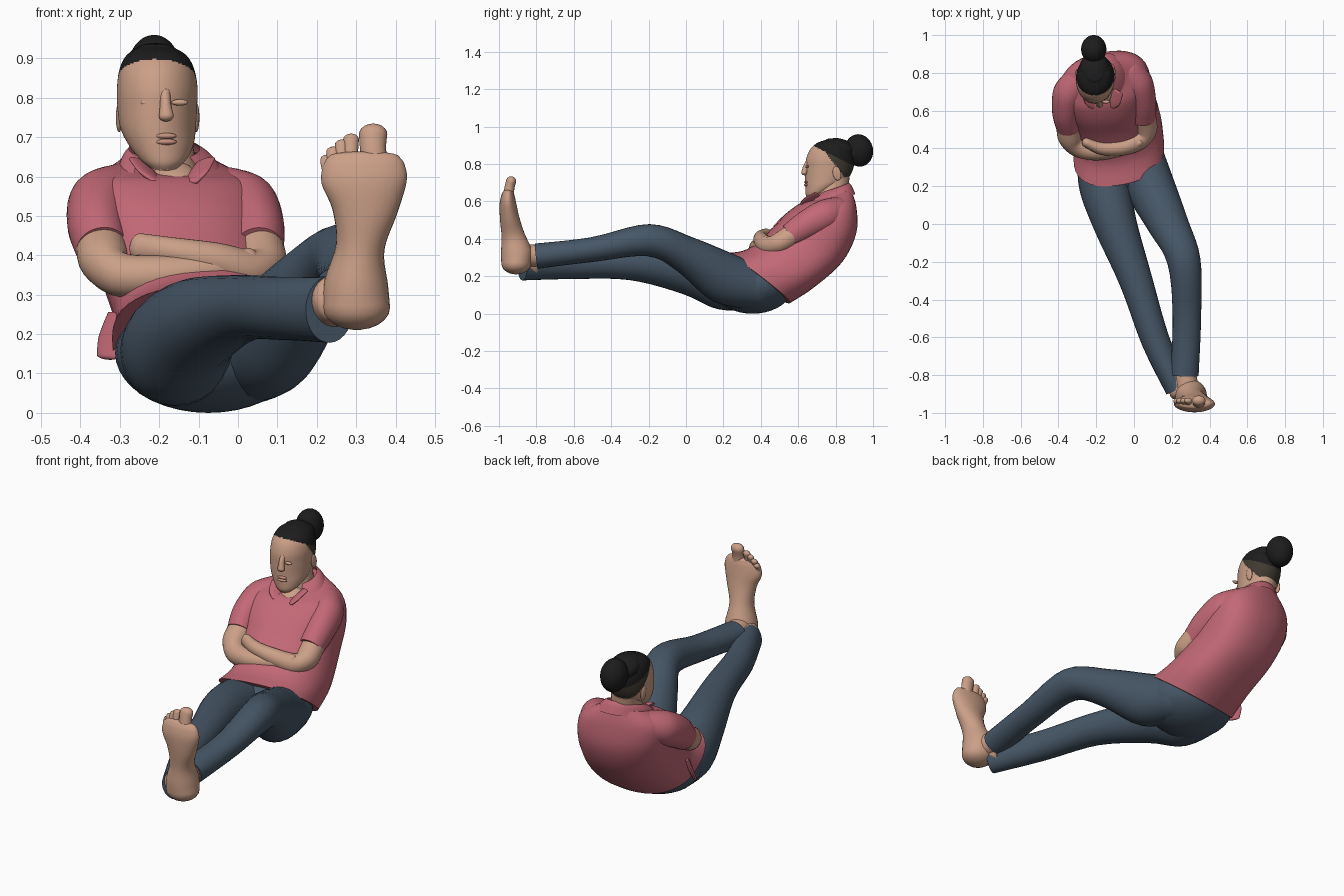
import bpy, bmesh, math
from mathutils import Vector, Matrix

if "Cube" in bpy.data.objects:
    bpy.data.objects.remove(bpy.data.objects["Cube"], do_unlink=True)


def material(name, r, g, b):
    m = bpy.data.materials.new(name)
    m.use_nodes = True
    m.diffuse_color = (r, g, b, 1)
    bsdf = m.node_tree.nodes["Principled BSDF"]
    bsdf.inputs["Base Color"].default_value = (r, g, b, 1)
    bsdf.inputs["Roughness"].default_value = 0.8
    return m


SKIN = material("skin", .60, .35, .245)
LIPS = material("lips", .54, .28, .2)
SHIRT = material("rose shirt", .54, .14, .18)
DENIM = material("blue denim", .062, .095, .135)
HAIR = material("black hair", .012, .012, .012)
STUBBLE = material("cropped hair", .05, .042, .03)
X, Z = Vector((1, 0, 0)), Vector((0, 0, 1))


def finish(name, bm, mats, rule=None):
    bmesh.ops.recalc_face_normals(bm, faces=bm.faces)
    for f in bm.faces:
        f.smooth = True
        if rule:
            f.material_index = rule(f.calc_center_median())
    mesh = bpy.data.meshes.new(name)
    bm.to_mesh(mesh)
    bm.free()
    for m in mats if isinstance(mats, list) else [mats]:
        mesh.materials.append(m)
    ob = bpy.data.objects.new(name, mesh)
    bpy.context.collection.objects.link(ob)
    bpy.ops.object.select_all(action="DESELECT")
    ob.select_set(True)
    bpy.context.view_layer.objects.active = ob
    bpy.ops.object.shade_smooth_by_angle(angle=math.radians(50))


def smooth_path(frames, steps):
    """Catmull-Rom through frames of (centre, side, depth) vectors."""
    pts = [frames[0]] + frames + [frames[-1]]
    out = []
    for a, b, c, d in zip(pts, pts[1:], pts[2:], pts[3:]):
        for i in range(steps):
            t = i / steps
            out.append([(q * 2 + (r - p) * t + (p * 2 - q * 5 + r * 4 - s) * t * t
                         + (q * 3 - p - r * 3 + s) * t ** 3) / 2
                        for p, q, r, s in zip(a, b, c, d)])
    return out + [list(frames[-1])]


def dome(end, before, amount):
    """Extra shrinking rings that round off an end."""
    c, s, u = end
    reach = (c - before[0]).normalized() * min(s.length, u.length) * amount
    rings = []
    for k in range(1, 6):
        a = k / 5 * math.radians(84)
        rings.append([c + reach * math.sin(a), s * math.cos(a), u * math.cos(a)])
    return rings


def loft(name, mats, frames, ends=(0, 0), segs=28, steps=5, square=1, rule=None, gap=0):
    rings = smooth_path(frames, steps)
    head = dome(rings[0], rings[1], ends[0])[::-1] if ends[0] else []
    tail = dome(rings[-1], rings[-2], ends[1]) if ends[1] else []
    bm = bmesh.new()
    soft = lambda v: math.copysign(abs(v) ** square, v)
    rows = []
    for c, s, u in head + rings + tail:
        angles = [math.pi / 2 + 2 * math.pi * i / segs for i in range(segs)]
        rows.append([bm.verts.new(c + s * soft(math.cos(a)) + u * soft(math.sin(a))) for a in angles])
    for a, b in zip(rows, rows[1:]):
        for i in range(gap, segs - gap):
            j = (i + 1) % segs
            bm.faces.new((a[i], a[j], b[j], b[i]))
    if not gap:
        bm.faces.new(rows[0])
        bm.faces.new(rows[-1])
    finish(name, bm, mats, rule)


def tube(name, mats, rings, hint=X, **kw):
    """Rings are (x, y, z, half width, half depth) along a limb."""
    pts = [Vector(r[:3]) for r in rings]
    frames = []
    for i, r in enumerate(rings):
        t = (pts[min(i + 1, len(pts) - 1)] - pts[max(i - 1, 0)]).normalized()
        s = (hint - t * hint.dot(t)).normalized()
        frames.append((pts[i], s * r[3], s.cross(t) * r[4]))
    loft(name, mats, frames, **kw)


def shell(name, mats, rings, yaw, **kw):
    """Rings are (x, half width, front y, front z, back y, back z)."""
    frames = []
    for x, w, fy, fz, by, bz in rings:
        f, b = Vector((x, fy, fz)), Vector((x, by, bz))
        frames.append(((f + b) / 2, Vector((w, w * yaw, 0)), (f - b) / 2))
    loft(name, mats, frames, **kw)


def ball(name, mat, centre, radii, tilt=0):
    bm = bmesh.new()
    bmesh.ops.create_uvsphere(bm, u_segments=32, v_segments=20, radius=1,
                              matrix=Matrix.Translation(centre) @ Matrix.Rotation(tilt, 4, "X")
                              @ Matrix.Diagonal((*radii, 1)))
    finish(name, bm, mat)


# Trousers: seat and two crossed legs
ball("trouser_seat", DENIM, (-.075, .355, .152), (.237, .22, .152))
tube("right_trouser_leg", DENIM, [
    (-.165, .38, .145, .137, .125), (-.152, .2, .168, .138, .147), (-.1, 0, .225, .115, .12),
    (.01, -.3, .265, .088, .085), (.115, -.62, .265, .075, .08), (.232, -.875, .262, .066, .084)],
    ends=(.8, 0))
tube("left_trouser_leg", DENIM, [
    (.02, .38, .14, .13, .12), (.085, .2, .192, .13, .138), (.18, 0, .315, .108, .1),
    (.265, -.2, .393, .088, .086), (.28, -.5, .343, .075, .066), (.267, -.8, .308, .075, .067)],
    ends=(.8, 0))

# Polo shirt: body, sleeves, loose tail and open collar
shell("shirt_body", SHIRT, [
    (-.08, .24, .205, .323, .55, .055), (-.085, .228, .33, .345, .68, .14),
    (-.125, .225, .45, .44, .83, .275), (-.15, .235, .54, .535, .905, .43),
    (-.165, .215, .615, .59, .905, .57), (-.18, .12, .665, .605, .88, .665)],
    yaw=.15, square=.85, segs=40)
tube("right_sleeve", SHIRT, [
    (-.29, .765, .555, .08, .08), (-.345, .69, .53, .085, .088),
    (-.358, .59, .475, .075, .083), (-.345, .51, .415, .066, .07)], ends=(.9, 0))
tube("left_sleeve", SHIRT, [
    (-.03, .81, .545, .08, .08), (.022, .74, .522, .08, .086),
    (.046, .64, .47, .072, .078), (.052, .555, .415, .064, .066)], ends=(.9, 0))
tube("shirt_tail", SHIRT, [(-.295, .42, .25, .05, .012), (-.315, .41, .19, .055, .012),
                           (-.33, .40, .145, .04, .01)], hint=Vector((1, -1, 0)), ends=(0, 1))
shell("shirt_collar", SHIRT, [
    (-.17, .14, .605, .572, .905, .64), (-.18, .115, .65, .607, .885, .685),
    (-.187, .09, .70, .642, .87, .70)], yaw=.12, segs=32, gap=4)
for label, side in (("right", -1), ("left", 1)):
    tube(label + "_collar_flap", SHIRT, [
        (-.168 + side * .085, .70, .638, .03, .009), (-.165 + side * .062, .65, .606, .034, .009),
        (-.16 + side * .045, .622, .585, .018, .008)], hint=X * side + Z * .6, ends=(.5, .8))

# Crossed bare arms
tube("right_arm", SKIN, [
    (-.348, .54, .435, .06, .064), (-.338, .46, .385, .062, .064), (-.295, .41, .35, .056, .056),
    (-.19, .385, .35, .05, .048), (-.06, .4, .365, .038, .036), (.03, .43, .385, .034, .025)],
    hint=Z, ends=(0, 1))
tube("left_arm", SKIN, [
    (.054, .58, .43, .058, .06), (.064, .5, .378, .056, .058), (.03, .445, .362, .052, .05),
    (-.06, .405, .388, .045, .042), (-.17, .40, .41, .036, .034), (-.25, .43, .42, .036, .026)],
    hint=Z, ends=(0, 1))

# Neck and head, with the hair marked off by height and depth
tube("neck", SKIN, [(-.165, .77, .55, .08, .09), (-.185, .78, .64, .077, .085), (-.2, .795, .74, .077, .08)])
ball("throat", SKIN, (-.162, .69, .6), (.055, .062, .028), .5)


def hairline(c):
    if c.z > .883 - .5 * (c.y - .71):
        return 1
    return 2 if c.y > .74 + .76 * (.87 - c.z) else 0


shell("head", [SKIN, HAIR, STUBBLE], [
    (-.188, .04, .652, .617, .73, .64), (-.19, .063, .641, .635, .785, .665),
    (-.196, .084, .638, .67, .84, .70), (-.203, .096, .637, .715, .875, .735),
    (-.205, .101, .638, .77, .895, .78), (-.205, .102, .642, .825, .90, .83),
    (-.206, .094, .662, .875, .89, .875), (-.207, .075, .70, .912, .865, .905),
    (-.208, .042, .75, .93, .82, .927)],
    yaw=.04, ends=(.25, .25), segs=96, steps=10, rule=hairline)
ball("hair_bun", HAIR, (-.213, .925, .873), (.067, .075, .087), .2)
ball("hair_crown", HAIR, (-.21, .825, .885), (.078, .085, .05), -.3)

# Face: nose, lips, closed eyes, ears
tube("nose", SKIN, [(-.186, .654, .815, .014, .012), (-.184, .641, .785, .014, .015),
                    (-.182, .632, .753, .019, .016)], ends=(.6, .8))
for label, z in (("upper_lip", .703), ("lower_lip", .688)):
    ball(label, LIPS, (-.184, .643, z), (.028, .011, .008))
for label, side in (("right", -1), ("left", 1)):
    ball(label + "_eyelid", SKIN, (-.188 + side * .04, .649 + side * -.002, .788), (.021, .009, .008))
    ball(label + "_ear", SKIN, (-.204 + side * .098, .803 + side * .004, .75), (.008, .022, .038), .2)

# Bare foot with its sole to the front, and the ankles
tube("right_ankle", SKIN, [(.222, -.8, .272, .06, .07), (.25, -.895, .29, .06, .062)], ends=(0, .5))
tube("left_ankle", SKIN, [(.268, -.74, .31, .058, .056), (.275, -.83, .31, .06, .06),
                          (.295, -.9, .31, .07, .07)], ends=(0, .5))
tube("foot", SKIN, [
    (.3, -.907, .268, .086, .08), (.3, -.907, .33, .081, .083),
    (.31, -.925, .42, .062, .062), (.322, -.943, .51, .082, .052), (.32, -.952, .585, .108, .045),
    (.32, -.952, .63, .103, .036), (.32, -.95, .65, .09, .028)], ends=(.72, .5))
TOES = (("big_toe", .343, .722, .036), ("second_toe", .287, .702, .02), ("third_toe", .264, .688, .018),
        ("fourth_toe", .242, .67, .018), ("little_toe", .226, .65, .017))
for label, x, tip, r in TOES:
    tube(label, SKIN, [(x + .006, -.95, .61, r, r * .85), (x, -.945, (.61 + tip) / 2, r * .92, r * .75),
                       (x, -.935, tip - r * .4, r, r * .75)], ends=(.5, 1), segs=16)
